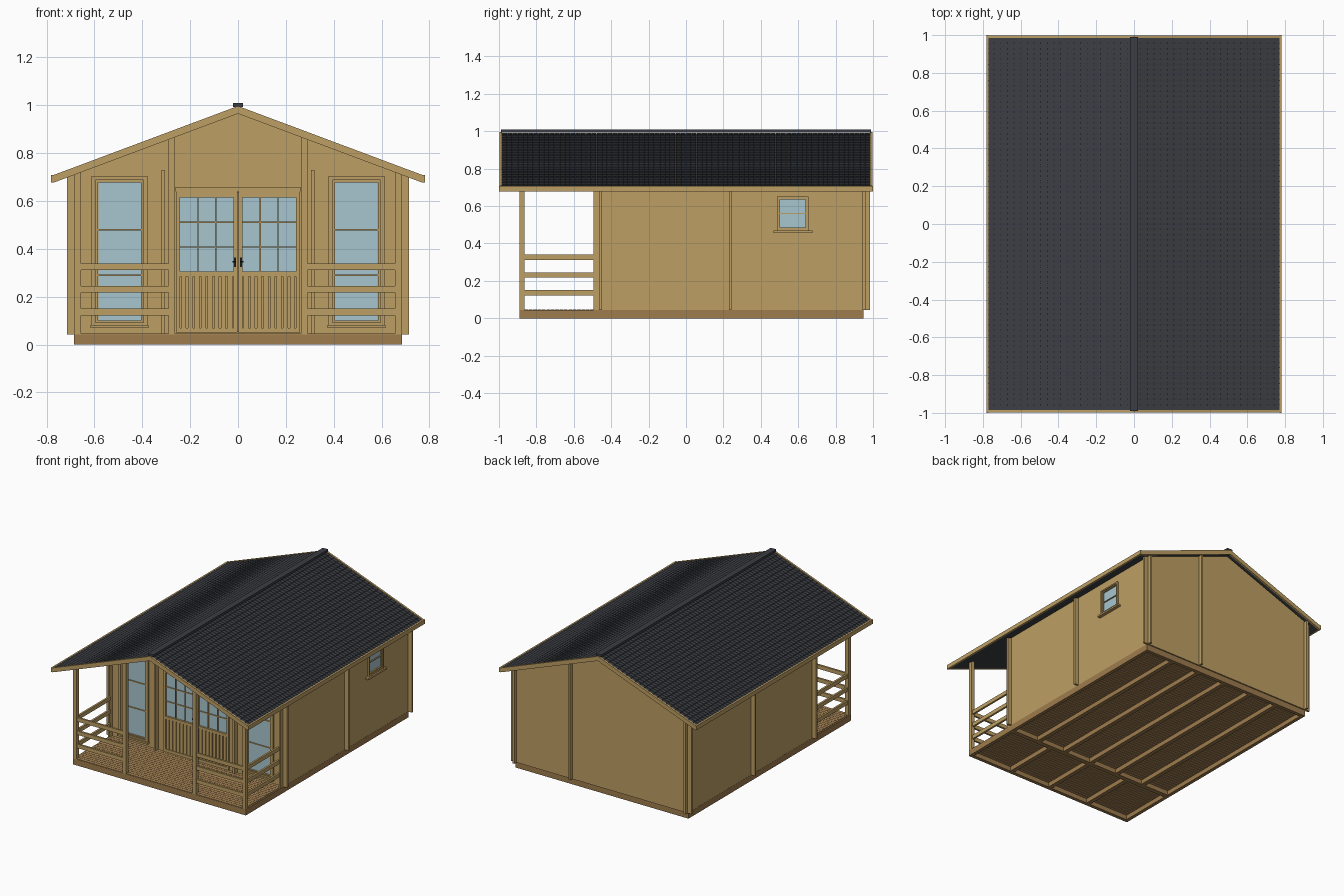
import bpy, bmesh
from mathutils import Vector

if "Cube" in bpy.data.objects:
    bpy.data.objects.remove(bpy.data.objects["Cube"])


def mat(name, rgb):
    m = bpy.data.materials.new(name)
    m.diffuse_color = (*rgb, 1)
    m.use_nodes = True
    m.node_tree.nodes["Principled BSDF"].inputs["Base Color"].default_value = m.diffuse_color
    return m


WOOD = mat("pine", (0.51, 0.345, 0.125))
BASE = mat("base_timber", (0.34, 0.2, 0.075))
DECK = mat("deck_boards", (0.46, 0.27, 0.11))
ROOF = mat("roofing", (0.045, 0.048, 0.057))
GLASS = mat("glass", (0.39, 0.565, 0.63))
BLACK = mat("black_metal", (0.01, 0.01, 0.01))
SLOPE = 0.374


def under(x):
    """Height of the roof underside at x."""
    return 0.967 - SLOPE * abs(x)


def finish(name, bm, m):
    bmesh.ops.recalc_face_normals(bm, faces=bm.faces)
    me = bpy.data.meshes.new(name)
    bm.to_mesh(me)
    bm.free()
    ob = bpy.data.objects.new(name, me)
    bpy.context.collection.objects.link(ob)
    if m:
        me.materials.append(m)
    return ob


def add_hexa(bm, p):
    """Box from four bottom and four top corners."""
    v = [bm.verts.new(c) for c in p]
    for f in ((3, 2, 1, 0), (4, 5, 6, 7), (0, 1, 5, 4), (1, 2, 6, 5), (2, 3, 7, 6), (3, 0, 4, 7)):
        bm.faces.new([v[i] for i in f])


def boxes(name, items, m):
    bm = bmesh.new()
    for x0, x1, y0, y1, z0, z1 in items:
        add_hexa(bm, [(x, y, z) for z in (z0, z1) for x, y in ((x0, y0), (x1, y0), (x1, y1), (x0, y1))])
    return finish(name, bm, m)


def prism(name, pts, y0, y1, m):
    """XZ profile extruded along y."""
    bm = bmesh.new()
    f = bm.faces.new([bm.verts.new((x, y0, z)) for x, z in pts])
    r = bmesh.ops.extrude_face_region(bm, geom=[f])
    bmesh.ops.translate(bm, verts=[g for g in r["geom"] if isinstance(g, bmesh.types.BMVert)], vec=(0, y1 - y0, 0))
    return finish(name, bm, m)


def cut(ob, cutter):
    cutter.hide_render = True
    cutter.hide_set(True)
    cutter.display_type = 'WIRE'
    mod = ob.modifiers.new("openings", 'BOOLEAN')
    mod.operation = 'DIFFERENCE'
    mod.solver = 'EXACT'
    mod.object = cutter


# base frame and floor joists
joists = [(-0.685, 0.685, -0.89, -0.865, 0, 0.043), (-0.685, 0.685, 0.925, 0.95, 0, 0.043),
          (-0.66, 0.66, -0.475, -0.44, 0, 0.032)]
for s in (-1, 1):
    joists.append((s * 0.6725 - 0.0125, s * 0.6725 + 0.0125, -0.865, 0.925, 0, 0.043))
for i in range(-2, 3):
    joists.append((i * 0.225 - 0.015, i * 0.225 + 0.015, -0.44, 0.925, 0, 0.032))
for i in range(-1, 2):
    joists.append((i * 0.33 - 0.015, i * 0.33 + 0.015, -0.865, -0.475, 0, 0.032))
boxes("base_frame", joists, BASE)


# floor boards
def boards(name, y0, y1, n):
    w = (y1 - y0) / n
    boxes(name, [(-0.675, 0.675, y0 + i * w, y0 + (i + 1) * w - 0.003, 0.032, 0.047) for i in range(n)], DECK)


boards("porch_floor", -0.888, -0.465, 18)
boards("cabin_floor", -0.465, 0.945, 56)

# cross walls with ends that run past the corners
GABLE = [(-0.715, 0.043), (0.715, 0.043), (0.715, under(0.715)), (0, under(0)), (-0.715, under(0.715))]
front = prism("front_wall", GABLE, -0.465, -0.45, WOOD)
prism("partition_wall", GABLE, 0.229, 0.243, WOOD)
prism("back_wall", GABLE, 0.945, 0.959, WOOD)
cut(front, boxes("front_openings", [(-0.25, 0.25, -0.6, -0.4, 0.055, 0.635)] +
                 [(s * 0.4925 - 0.09, s * 0.4925 + 0.09, -0.6, -0.4, 0.095, 0.68) for s in (-1, 1)], None))

# side walls and the room divider
for s, n in ((-1, "left_wall"), (1, "right_wall")):
    w = boxes(n, [(s * 0.677 - 0.007, s * 0.677 + 0.007, -0.495, 0.985, 0.043, under(0.686))], WOOD)
    if s > 0:
        cut(w, boxes("side_opening", [(0.6, 0.8, 0.5, 0.64, 0.482, 0.635)], None))
prism("room_divider", [(0.229, 0.043), (0.243, 0.043), (0.243, under(0.243)), (0.229, under(0.229))],
      0.243, 0.985, WOOD)
boxes("front_wall_battens", [(s * 0.3125 - 0.0075, s * 0.3125 + 0.0075, -0.495, -0.465, 0.047, 0.73)
                             for s in (-1, 1)], WOOD)


# windows: u runs along the wall, d outwards from its face
def window(name, place, u0, u1, z0, z1, bars, sill):
    t = 0.027 if sill < 0.01 else 0.016
    g0, g1, h0, h1 = u0 + t, u1 - t, z0 + 0.018, z1 - t
    fr = []
    for lo, hi, d in ((0, 0.6, 0.014), (0.6, 1, 0.007)):
        a, b = t * lo, t * hi
        c, e = 0.018 * lo, 0.018 * hi
        fr += [(u0 + a, u0 + b, -0.018, d, z0 + c, z1 - a), (u1 - b, u1 - a, -0.018, d, z0 + c, z1 - a),
               (u0 + b, u1 - b, -0.018, d, z1 - b, z1 - a), (u0 + b, u1 - b, -0.018, d, z0 + c, z0 + e)]
    fr += [(g0, g1, -0.012, 0.003, z - 0.003, z + 0.003) for z in bars]
    fr.append((u0 - sill, u1 + sill, 0, 0.024, z0 - 0.012, z0))
    boxes(name + "_frame", [place(*b) for b in fr], WOOD)
    boxes(name + "_glass", [place(g0, g1, -0.01, -0.004, h0, h1)], GLASS)


def on_front(u0, u1, d0, d1, z0, z1):
    return (u0, u1, -0.465 - d1, -0.465 - d0, z0, z1)


def on_right(u0, u1, d0, d1, z0, z1):
    return (0.684 + d0, 0.684 + d1, u0, u1, z0, z1)


window("left_window", on_front, -0.612, -0.378, 0.082, 0.705, (0.29, 0.48), 0.004)
window("right_window", on_front, 0.378, 0.612, 0.082, 0.705, (0.29, 0.48), 0.004)
window("side_window", on_right, 0.487, 0.655, 0.468, 0.65, (0.56,), 0.02)

# double doors
for s, n in ((-1, "left_door"), (1, "right_door")):
    def leaf(u0, u1, d0, d1, z0, z1):
        a, b = sorted((s * u0, s * u1))
        return on_front(a, b, d0, d1, z0, z1)
    parts = [(0.002, 0.018, -0.016, 0.012, 0.05, 0.64), (0.242, 0.26, -0.016, 0.012, 0.05, 0.64),
             (0.018, 0.242, -0.016, 0.012, 0.615, 0.64), (0.018, 0.242, -0.016, 0.012, 0.285, 0.305),
             (0.018, 0.242, -0.016, 0.012, 0.05, 0.07), (0.018, 0.242, -0.014, 0.0, 0.07, 0.285)]
    parts += [(x - 0.003, x + 0.003, -0.012, 0.006, 0.305, 0.615) for x in (0.093, 0.167)]
    parts += [(0.018, 0.242, -0.012, 0.005, z - 0.003, z + 0.003) for z in (0.408, 0.512)]
    parts += [(0.024 + i * 0.0275, 0.044 + i * 0.0275, 0, 0.007, 0.07, 0.285) for i in range(8)]
    boxes(n, [leaf(*p) for p in parts], WOOD)
    boxes(n + "_glass", [leaf(0.018, 0.242, -0.008, -0.002, 0.305, 0.615)], GLASS)
    boxes(n + "_handle", [leaf(0.008, 0.016, 0.012, 0.018, 0.325, 0.365),
                          leaf(0.008, 0.022, 0.018, 0.026, 0.343, 0.35)], BLACK)
boxes("door_header", [(-0.262, 0.262, -0.483, -0.465, 0.64, 0.658)], WOOD)

# porch posts and railings
rails = []
for s in (-1, 1):
    side = "left" if s < 0 else "right"
    for n, a, b in (("corner", 0.657, 0.684), ("inner", 0.263, 0.29)):
        prism(f"{side}_{n}_post", [(s * a, 0.043), (s * b, 0.043), (s * b, under(b)), (s * a, under(a))],
              -0.89, -0.863, WOOD)
    for z in (0.122, 0.217, 0.312):
        x0, x1 = sorted((s * 0.29, s * 0.657))
        rails += [(x0, x1, -0.884, -0.87, z, z + 0.028),
                  (s * 0.67 - 0.007, s * 0.67 + 0.007, -0.863, -0.495, z, z + 0.028)]
boxes("porch_railings", rails, WOOD)

# roof deck and rows of tiles
bm = bmesh.new()
ROWS, COLS, Y = 22, 70, 0.985
for s in (-1, 1):
    side = "left" if s < 0 else "right"
    prism(f"{side}_roof_deck", [(0, under(0)), (s * 0.77, under(0.77)), (s * 0.77, under(0.77) + 0.02),
                                (0, under(0) + 0.02)], -Y, Y, ROOF)
    up = Vector((s * SLOPE, 0, 1)).normalized()
    for r in range(ROWS):
        xa, xb = [0.775 * k / ROWS for k in (r, r + 1)]
        for c in range(COLS):
            w = 2 * Y / COLS
            y0, y1 = -Y + c * w + 0.0015, -Y + (c + 1) * w - 0.0015
            lo = [Vector((s * x, y, under(x) + 0.019)) for x, y in ((xa, y0), (xb, y0), (xb, y1), (xa, y1))]
            add_hexa(bm, lo + [p + up * h for p, h in zip(lo, (0.004, 0.009, 0.009, 0.004))])
finish("roof_tiles", bm, ROOF)
boxes("ridge_cap", [(-0.021, 0.021, -0.99, 0.99, 0.993, 1.01)], ROOF)

# barge boards at the gables and fascia boards at the eaves
for y, n in ((-0.998, "front"), (0.985, "back")):
    prism(n + "_barge_board", [(-0.77, 0.677), (0, 0.965), (0.77, 0.677), (0.77, 0.709), (0, 0.997), (-0.77, 0.709)],
          y, y + 0.013, WOOD)
boxes("eave_boards", [(s * 0.776 - 0.006, s * 0.776 + 0.006, -1, 1, 0.678, 0.708) for s in (-1, 1)], WOOD)
